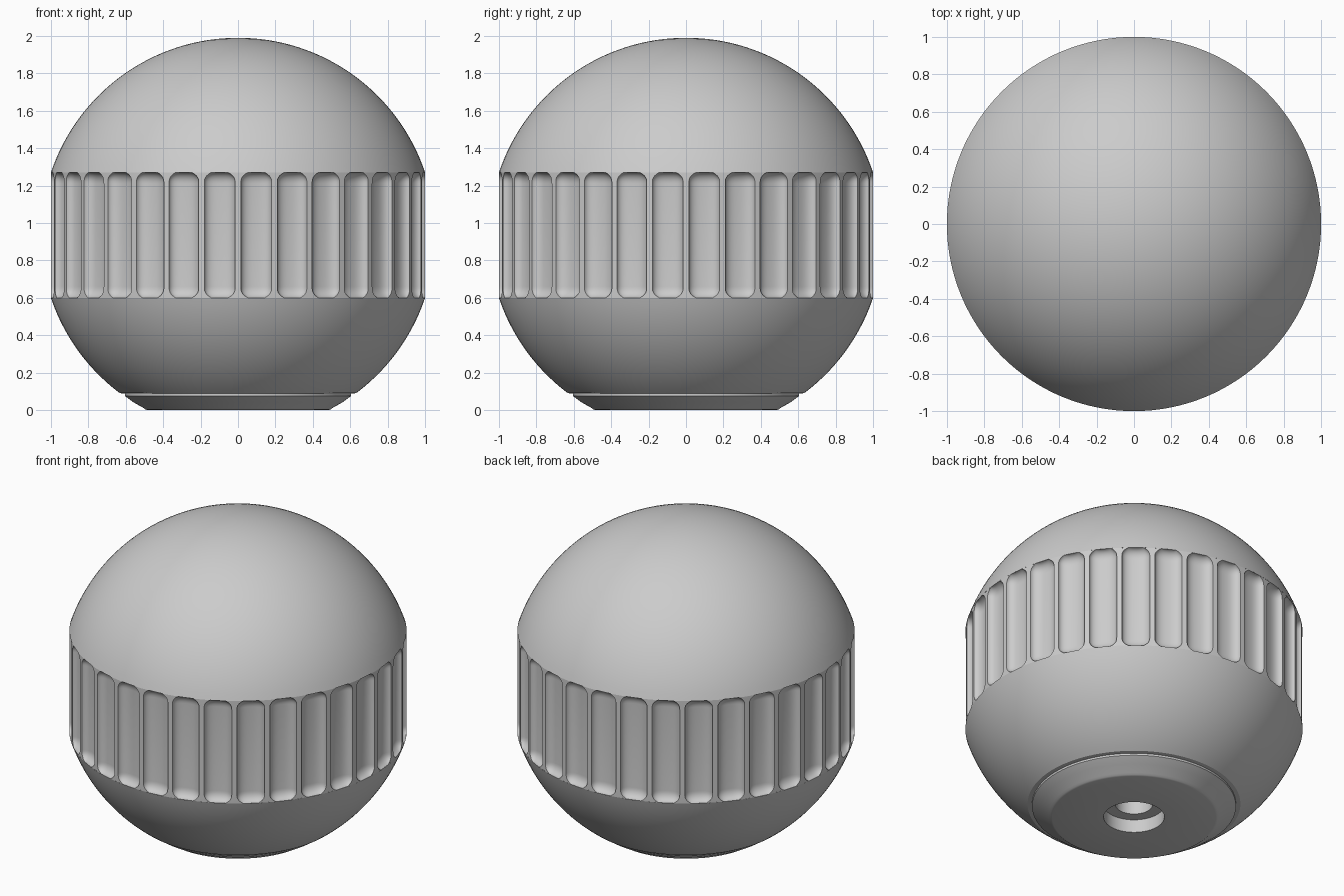
import bpy
import math

if "Cube" in bpy.data.objects:
    bpy.data.objects.remove(bpy.data.objects["Cube"])

CZ, R = 0.935, 1.055           # sphere behind dome and base
Z0, Z1 = 0.60, 1.27            # grip band limits
FLUTES, DEPTH, END = 32, 0.045, 0.06
SEG = 128


def make_object(name, rings):
    """Skin a stack of closed rings; a one-point ring becomes a pole."""
    verts, faces, starts = [], [], []
    for ring in rings:
        starts.append(len(verts))
        verts += ring
    for a, b, ra, rb in zip(starts, starts[1:], rings, rings[1:]):
        n = max(len(ra), len(rb))
        for i in range(n):
            j = (i + 1) % n
            if len(ra) == 1:
                faces.append((a, b + j, b + i))
            elif len(rb) == 1:
                faces.append((a + i, a + j, b))
            else:
                faces.append((a + i, a + j, b + j, b + i))
    mesh = bpy.data.meshes.new(name)
    mesh.from_pydata(verts, [], faces)
    obj = bpy.data.objects.new(name, mesh)
    bpy.context.collection.objects.link(obj)
    bpy.ops.object.select_all(action='DESELECT')
    obj.select_set(True)
    bpy.context.view_layer.objects.active = obj
    bpy.ops.object.shade_smooth_by_angle(angle=math.radians(28))
    return obj


def circle(r, z):
    if r < 1e-6:
        return [(0, 0, z)]
    return [(r * math.cos(2 * math.pi * i / SEG), r * math.sin(2 * math.pi * i / SEG), z)
            for i in range(SEG)]


def sphere_profile(z_from, z_to, steps):
    a0 = math.asin((z_from - CZ) / R)
    a1 = math.asin(min(1, (z_to - CZ) / R))
    angles = [a0 + (a1 - a0) * i / steps for i in range(steps + 1)]
    return [(R * math.cos(a), CZ + R * math.sin(a)) for a in angles]


# Domed top
make_object("dome", [circle(r, z) for r, z in sphere_profile(Z1, CZ + R, 32)])

# Underside with stepped foot and counterbored screw hole
hole = [(0, 0.60), (0.11, 0.60), (0.11, 0.085), (0.18, 0.085), (0.18, 0)]
foot = [(0.485, 0), (0.497, 0.004), (0.507, 0.012), (0.56, 0.042), (0.605, 0.075), (0.605, 0.088)]
base = hole + foot + sphere_profile(0.09, Z0, 20)
make_object("base", [circle(r, z) for r, z in base])


# Fluted grip band: each flute fades out with a rounded end
def grip_ring(z, e):
    pitch = 2 * math.pi / FLUTES
    half = 0.083 * (1 - 0.45 * e ** 3)
    depth = DEPTH * math.sqrt(max(0, 1 - e * e))
    ring = []
    for k in range(FLUTES):
        mid = (k + 0.5) * pitch
        ring.append((math.cos(k * pitch), math.sin(k * pitch), z))
        for i in range(15):
            u = math.sin(math.pi * (i / 14 - 0.5))
            r = 1 - depth * math.sqrt(max(0, 1 - abs(u) ** 2.5))
            a = mid + u * half
            ring.append((r * math.cos(a), r * math.sin(a), z))
    return ring


ends = [math.sin(math.pi / 2 * i / 8) for i in range(9)]
rings = [grip_ring(Z0 + END * (1 - e), e) for e in reversed(ends)]
rings += [grip_ring(Z1 - END * (1 - e), e) for e in ends]
make_object("grip_band", rings)
